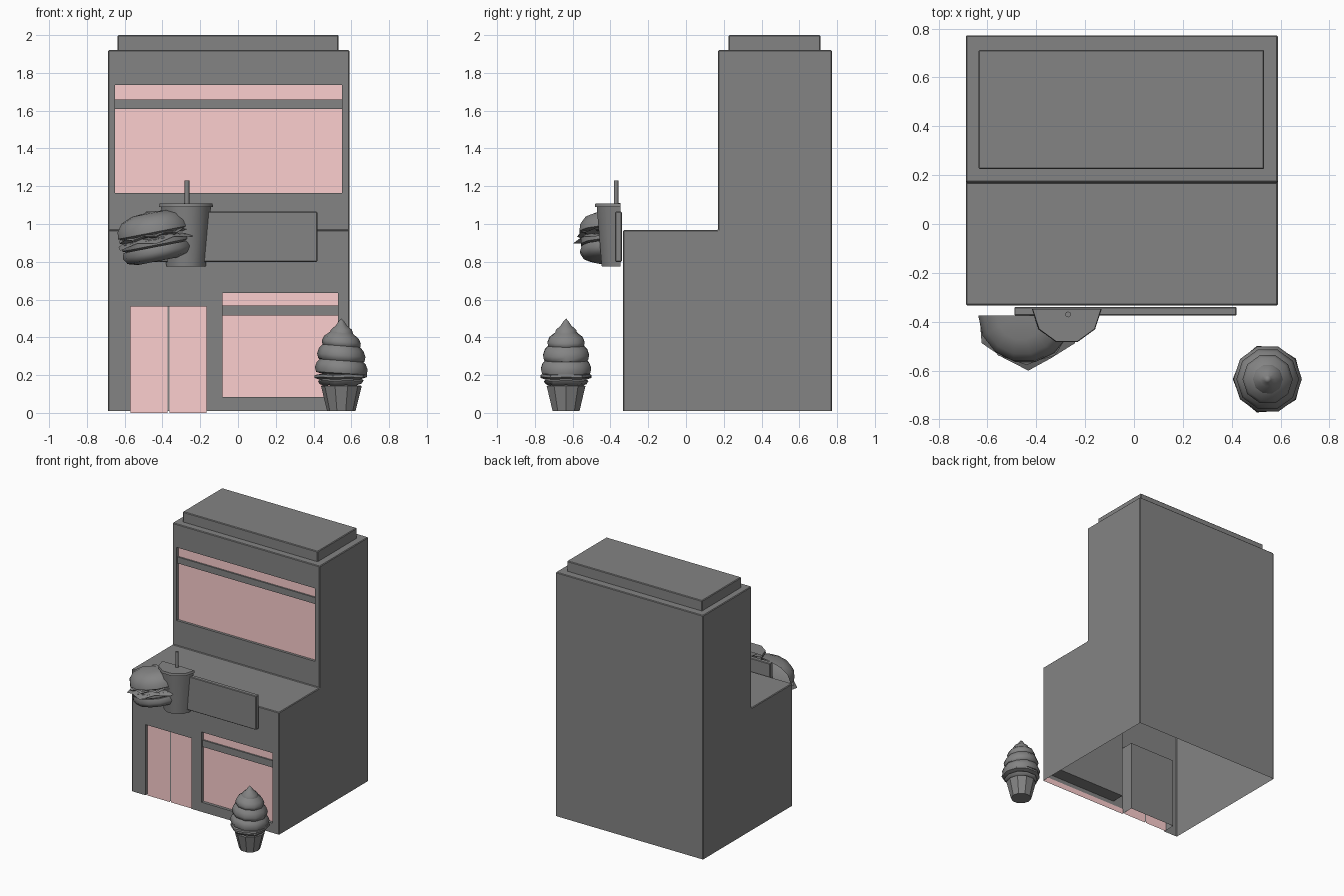
import bpy, bmesh
from math import sin, cos, pi, radians
from mathutils import Matrix

if "Cube" in bpy.data.objects:
    bpy.data.objects.remove(bpy.data.objects["Cube"])

pink = bpy.data.materials.new("glass_pink")
pink.diffuse_color = (0.98, 0.62, 0.62, 1)
pink.use_nodes = True
pink.node_tree.nodes["Principled BSDF"].inputs["Base Color"].default_value = pink.diffuse_color
grey = bpy.data.materials.new("dark_grey")
grey.diffuse_color = (0.23, 0.23, 0.23, 1)
grey.use_nodes = True
grey.node_tree.nodes["Principled BSDF"].inputs["Base Color"].default_value = grey.diffuse_color


def finish(name, bm, smooth=None, mat=grey):
    me = bpy.data.meshes.new(name)
    bm.to_mesh(me)
    bm.free()
    ob = bpy.data.objects.new(name, me)
    bpy.context.collection.objects.link(ob)
    me.materials.append(mat)
    if smooth:
        bpy.ops.object.select_all(action='DESELECT')
        bpy.context.view_layer.objects.active = ob
        ob.select_set(True)
        bpy.ops.object.shade_smooth_by_angle(angle=radians(smooth))
    return ob


def box(name, x0, x1, y0, y1, z0, z1, bevel=0):
    bm = bmesh.new()
    m = Matrix.Translation(((x0 + x1) / 2, (y0 + y1) / 2, (z0 + z1) / 2)) @ \
        Matrix.Diagonal((x1 - x0, y1 - y0, z1 - z0, 1))
    bmesh.ops.create_cube(bm, size=1, matrix=m)
    if bevel:
        bmesh.ops.bevel(bm, geom=bm.edges[:], offset=bevel, segments=1, affect='EDGES')
    return finish(name, bm)


def pane(name, x0, x1, y, z0, z1):
    bm = bmesh.new()
    bm.faces.new([bm.verts.new(p) for p in
                  ((x0, y, z0), (x1, y, z0), (x1, y, z1), (x0, y, z1))])
    return finish(name, bm, mat=pink)


def lathe(name, profile, centre, sides=10, half=False, tilt=0, wave=(0, 0),
          slant=0, smooth=None):
    """Revolve (radius, z) points; half keeps the front side only.
    wave shifts every second spoke in (radius, z), slant leans the rings."""
    bm = bmesh.new()
    n = sides // 2 + 1 if half else sides
    m = Matrix.Translation(centre) @ Matrix.Rotation(radians(tilt), 4, 'Y')
    rows = []
    for r, z in profile:
        row = []
        for i in range(n):
            a = pi + 2 * pi * i / sides
            k = i % 2 if r > 0.02 else 0
            rr = r + wave[0] * k
            row.append(bm.verts.new(m @ Matrix.Translation(
                (rr * cos(a), rr * sin(a), z + wave[1] * k + slant * rr * cos(a))).translation))
        rows.append(row)
    for lo, hi in zip(rows, rows[1:]):
        for i in range(n - 1 if half else n):
            j = (i + 1) % n
            bm.faces.new((lo[i], lo[j], hi[j], hi[i]))
    bmesh.ops.remove_doubles(bm, verts=bm.verts[:], dist=1e-5)
    return finish(name, bm, smooth)


# Stepped building block, slightly bevelled
bm = bmesh.new()
side = [(-.333, .01), (.772, .01), (.772, 1.92), (.17, 1.92), (.17, .967), (-.333, .967)]
face = bm.faces.new([bm.verts.new((-.688, y, z)) for y, z in side])
ext = bmesh.ops.extrude_face_region(bm, geom=[face])
bmesh.ops.translate(bm, vec=(1.277, 0, 0),
                    verts=[v for v in ext['geom'] if isinstance(v, bmesh.types.BMVert)])
bmesh.ops.recalc_face_normals(bm, faces=bm.faces[:])
edges = [e for e in bm.edges if max(v.co.z for v in e.verts) > .1]
bmesh.ops.bevel(bm, geom=edges, offset=.005, segments=1, affect='EDGES')
building = finish("building", bm)

# Recesses for the door and both windows
cuts = [(-.568, -.168, -.4, -.23, -.1, .563),
        (-.083, .53, -.4, -.23, .085, .635),
        (-.65, .55, .1, .27, 1.165, 1.737)]
for c in cuts:
    cutter = box("recess_cutter", *c)
    cutter.hide_render = True
    mod = building.modifiers.new("recess", 'BOOLEAN')
    mod.operation, mod.solver, mod.object = 'DIFFERENCE', 'EXACT', cutter
    bpy.context.view_layer.objects.active = building
    bpy.ops.object.modifier_apply(modifier=mod.name)
    bpy.data.objects.remove(cutter)

# Open underside
bm = bmesh.new()
bm.from_mesh(building.data)
low = [f for f in bm.faces if all(v.co.z < .02 for v in f.verts)]
bmesh.ops.delete(bm, geom=low, context='FACES')
bm.to_mesh(building.data)
bm.free()

# Roof cap and sign board
box("roof_cap", -.637, .533, .225, .712, 1.915, 2.0, .005)
box("sign_board", -.49, .42, -.375, -.34, .8, 1.065, .004)

# Glass panes, window bars and door divider
pane("door_left", -.568, -.373, -.31, 0, .563)
pane("door_right", -.363, -.168, -.31, 0, .563)
box("door_divider", -.373, -.363, -.312, -.308, .01, .563)
pane("lower_window", -.083, .53, -.31, .085, .515)
pane("lower_transom", -.083, .53, -.31, .565, .635)
box("lower_window_bar", -.083, .53, -.322, -.3, .515, .568)
pane("upper_window", -.65, .55, .19, 1.165, 1.61)
pane("upper_transom", -.65, .55, .19, 1.66, 1.737)
box("upper_window_bar", -.65, .55, .178, .2, 1.61, 1.66)
pane("inner_base_strip", -.168, .58, -.328, .01, .05)

# Half drink cup with lid and straw
cup = (-.275, -.347, 0)
lathe("cup", [(0, .775), (.104, .775), (.132, 1.09)], cup, half=True, smooth=40)
lathe("cup_lid", [(.12, 1.09), (.143, 1.09), (.14, 1.108), (0, 1.11)], cup, half=True, smooth=40)
lathe("straw", [(.012, 1.1), (.012, 1.23), (0, 1.23)], (-.27, -.37, 0), sides=8, smooth=50)

# Half burger, tilted up to the right
bur = dict(centre=(-.438, -.375, .925), half=True, tilt=-11)
lathe("bottom_bun", [(0, -.122), (.12, -.122), (.17, -.107), (.19, -.075), (.18, -.045), (0, -.045)],
      sides=14, smooth=50, **bur)
lathe("patty", [(.16, -.047), (.186, -.036), (.186, -.006), (.16, .002)], sides=14, smooth=50, **bur)
lathe("cheese", [(0, .01), (.165, .01), (.2, -.01)], sides=12, wave=(.025, -.02), **bur)
lathe("lettuce", [(0, .014), (.17, .014), (.19, .022), (.17, .03)], sides=20,
      wave=(.012, -.014), **bur)
lathe("top_bun", [(0, .02), (.17, .02), (.194, .032), (.19, .068), (.16, .11), (.1, .134), (0, .142)],
      sides=14, smooth=40, **bur)

# Ice cream in a ten-sided cone
ice = (.547, -.635, 0)
lathe("ice_cream_cone", [(0, .01), (.075, .01), (.108, .143), (.09, .146)], ice)
lathe("cone_collar", [(.09, .143), (.114, .152), (.124, .168), (.114, .176), (.143, .186), (.141, .2), (.11, .206)],
      ice, wave=(-.006, .004), smooth=40)
lathe("swirl_bottom", [(.1, .2), (.134, .21), (.14, .235), (.13, .262), (.108, .285)], ice,
      slant=-.06, smooth=50)
lathe("swirl_middle", [(.1, .268), (.122, .28), (.128, .305), (.118, .335), (.095, .36)], ice,
      slant=-.08, smooth=50)
lathe("swirl_top", [(.085, .345), (.1, .355), (.103, .375), (.092, .4), (.06, .425)], ice,
      slant=-.08, smooth=50)
lathe("swirl_tip", [(.05, .41), (.062, .42), (.056, .44), (.03, .462), (.014, .485), (0, .5)], ice,
      smooth=50)
